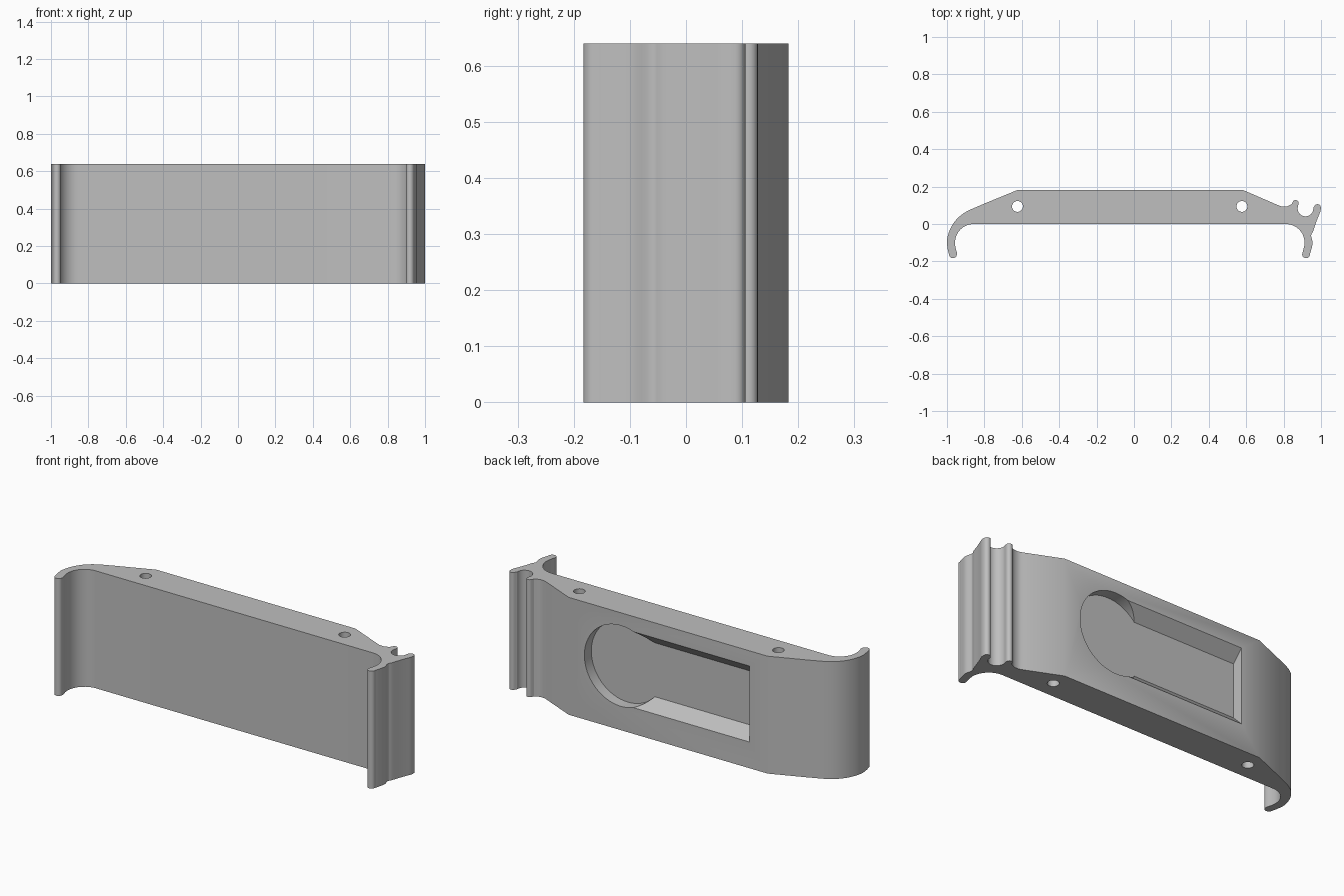
import bpy, bmesh, math
from mathutils import Vector

if "Cube" in bpy.data.objects:
    bpy.data.objects.remove(bpy.data.objects["Cube"])

HEIGHT = 0.64
BACK = 0.183
DEPTH = 0.06

grey = bpy.data.materials.new("plain_grey")
grey.use_nodes = True
colour = (0.52, 0.52, 0.52, 1)
grey.diffuse_color = colour
grey.node_tree.nodes["Principled BSDF"].inputs["Base Color"].default_value = colour


def arc(cx, cy, r, start, end, steps=14):
    """Points along a circular arc, angles in degrees."""
    angles = [math.radians(start + (end - start) * i / steps) for i in range(steps + 1)]
    return [(cx + r * math.cos(a), cy + r * math.sin(a)) for a in angles]


def circle(cx, cy, r, steps=48):
    return arc(cx, cy, r, 0, 360, steps)[:-1]


def smooth(points, steps=5):
    """Catmull-Rom curve through the points."""
    p = [Vector(q) for q in points]
    p = [p[0] * 2 - p[1]] + p + [p[-1] * 2 - p[-2]]
    out = []
    for a, b, c, d in zip(p, p[1:], p[2:], p[3:]):
        for i in range(steps):
            t = i / steps
            out.append(tuple((b * 2 + (c - a) * t + (a * 2 - b * 5 + c * 4 - d) * t ** 2
                              + (b * 3 - a - c * 3 + d) * t ** 3) / 2))
    return out + [tuple(p[-2])]


def prism(name, outline, axis, start, end):
    """Extrude a 2D outline along the x, y or z axis."""
    place = {"x": lambda u, v, w: (w, u, v),
             "y": lambda u, v, w: (u, w, v),
             "z": lambda u, v, w: (u, v, w)}[axis]
    bm = bmesh.new()
    face = bm.faces.new([bm.verts.new(place(u, v, start)) for u, v in outline])
    made = bmesh.ops.extrude_face_region(bm, geom=[face])["geom"]
    shift = Vector(place(0, 0, end - start))
    bmesh.ops.translate(bm, vec=shift, verts=[g for g in made if isinstance(g, bmesh.types.BMVert)])
    bmesh.ops.recalc_face_normals(bm, faces=bm.faces)
    mesh = bpy.data.meshes.new(name)
    bm.to_mesh(mesh)
    bm.free()
    mesh.materials.append(grey)
    obj = bpy.data.objects.new(name, mesh)
    bpy.context.collection.objects.link(obj)
    return obj


# Outline of the body, clockwise from the back left corner
outline = [(-0.62, BACK), (0.58, BACK)]
# sloped shoulder and small clip bump
outline += smooth([(0.76, 0.105), (0.79, 0.094), (0.82, 0.095), (0.843, 0.106)], 4)
outline += arc(0.864, 0.112, 0.016, 160, -20, 10)
# round groove and outer clip finger
outline += arc(0.917, 0.083, 0.042, 160, 365, 20)
outline += arc(0.981, 0.088, 0.018, 160, 0, 10)
# right hook, outer side, tip and inner side
outline += smooth([(0.998, 0.07), (0.976, 0.015), (0.957, -0.04), (0.947, -0.062),
                   (0.955, -0.1), (0.947, -0.14), (0.941, -0.16)], 4)
outline += arc(0.92, -0.162, 0.021, -10, -180, 10)
outline += smooth([(0.902, -0.15), (0.91, -0.12)], 2)
outline += arc(0.812, -0.1, 0.1, 0, 90)
# left hook, inner side, tip and outer side
outline += arc(-0.857, -0.1, 0.1, 90, 180)
outline += smooth([(-0.955, -0.125), (-0.947, -0.152)], 2)
outline += arc(-0.968, -0.162, 0.021, 0, -170, 10)
outline += smooth([(-0.996, -0.135), (-1, -0.09), (-0.986, -0.035), (-0.953, 0.02),
                   (-0.9, 0.064), (-0.81, 0.105)], 5)

body = prism("clip_body", outline, "z", 0, HEIGHT)

# Pin holes through the full height
cutters = [prism("pin_hole", circle(x, 0.094, 0.029, 32), "z", -0.1, HEIGHT + 0.1)
           for x in (-0.623, 0.577)]

# Keyhole pocket in the back: round end plus slot with bevelled sides
floor = BACK - DEPTH
mid = 0.35
cutters.append(prism("pocket_round", circle(0.265, mid, 0.22, 64), "y", floor, BACK + DEPTH))
low, high = 0.147, 0.147 + 2 * DEPTH
slot = [(floor, mid - low), (BACK + DEPTH, mid - high),
        (BACK + DEPTH, mid + high), (floor, mid + low)]
cutters.append(prism("pocket_slot", slot, "x", -0.51, 0.265))

bpy.context.view_layer.objects.active = body
for cutter in cutters:
    cut = body.modifiers.new("cut", "BOOLEAN")
    cut.operation = "DIFFERENCE"
    cut.solver = "EXACT"
    cut.object = cutter
    bpy.ops.object.modifier_apply(modifier=cut.name)
    bpy.data.objects.remove(cutter)

# Smooth curves with sharp edges
bpy.ops.object.select_all(action="DESELECT")
body.select_set(True)
bpy.ops.object.shade_smooth_by_angle(angle=math.radians(30))
